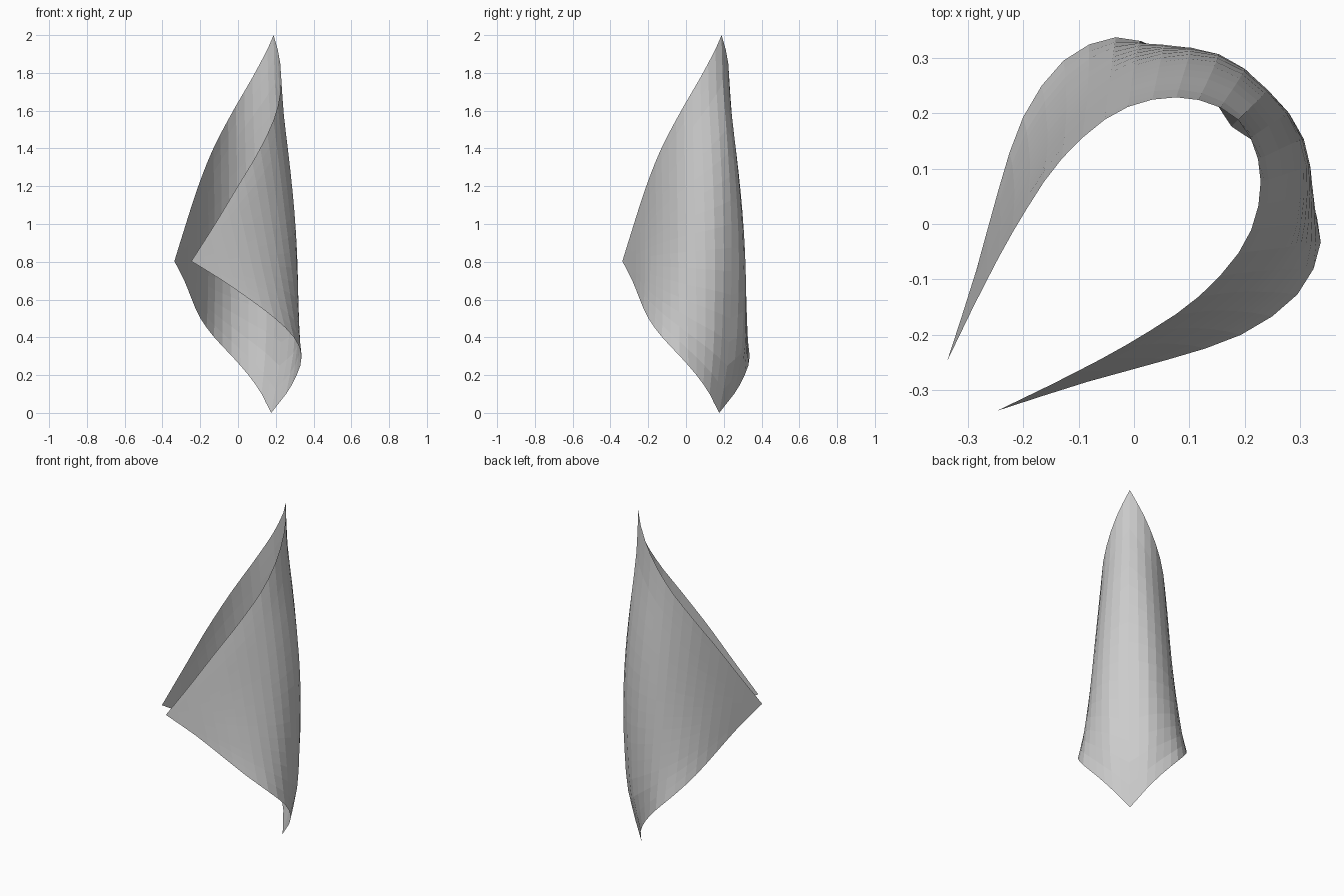
import bpy, bmesh, math

if "Cube" in bpy.data.objects:
    bpy.data.objects.remove(bpy.data.objects["Cube"])

# Edge curves of one half, evenly spaced from the spine (u=0) to the side corner (u=1)
LOWER = [(.176, .176), (.125, .255), (.055, .311), (-.033, .337), (-.127, .295),
         (-.2, .193), (-.245, .06), (-.285, -.085), (-.337, -.247)]
UPPER = [(.188, .188), (.09, .228), (-.025, .205), (-.13, .118), (-.21, 0),
         (-.275, -.12), (-.337, -.247)]
# Spine distance from the centre line, evenly spaced from z=0 to z=2
SPINE = [(.25,), (.31,), (.332,), (.342,), (.34,), (.326,), (.303,), (.276,), (.266,)]
SIDE_Z, TOP_Z = .803, 2.0
COLS, ROWS = 16, 16


def spline(pts, t, mirrored=False):
    """Catmull-Rom through evenly spaced points; mirrored = smooth across x=y at the start."""
    n = len(pts) - 1
    i = min(int(t * n), n - 1)
    f = t * n - i
    first = pts[1][::-1] if mirrored else tuple(2 * a - b for a, b in zip(pts[0], pts[1]))
    last = tuple(2 * a - b for a, b in zip(pts[-1], pts[-2]))
    ext = [first] + list(pts) + [last]
    return [.5 * (2 * b + (c - a) * f + (2 * a - 5 * b + 4 * c - d) * f * f
                  + (3 * b - a - 3 * c + d) * f ** 3)
            for a, b, c, d in zip(*ext[i:i + 4])]


def sheet_point(u, t):
    s = abs(u)
    lo, up = spline(LOWER, s, True), spline(UPPER, s, True)
    x, y = (a + (b - a) * t for a, b in zip(lo, up))
    z0, z1 = SIDE_Z * s, TOP_Z - (TOP_Z - SIDE_Z) * s
    # outward belly along the spine, turning into a slight waist on the flanks
    straight = SPINE[0][0] + (SPINE[-1][0] - SPINE[0][0]) * t
    belly = (spline(SPINE, t)[0] - straight) * (1 - s * s) ** 4 * math.cos(1.3 * math.pi * s)
    a = math.atan2(y, x)
    x, y = x + belly * math.cos(a), y + belly * math.sin(a)
    return (x, y, z0 + (z1 - z0) * t) if u >= 0 else (y, x, z0 + (z1 - z0) * t)


# Curled kite-shaped sheet
bm = bmesh.new()
grid = [[bm.verts.new(sheet_point(i / COLS, j / ROWS)) for j in range(ROWS + 1)]
        for i in range(-COLS, COLS + 1)]
for a, b in zip(grid, grid[1:]):
    for j in range(ROWS):
        bm.faces.new((a[j], a[j + 1], b[j + 1], b[j]))
bmesh.ops.remove_doubles(bm, verts=bm.verts, dist=1e-4)
# Make the spine face outward
bm.normal_update()
mid = min(bm.faces, key=lambda f: abs(f.calc_center_median().z - 1)
          + abs(f.calc_center_median().x - f.calc_center_median().y))
if mid.normal.x + mid.normal.y < 0:
    bmesh.ops.reverse_faces(bm, faces=bm.faces)
mesh = bpy.data.meshes.new("curled_sheet")
bm.to_mesh(mesh)
bm.free()
sheet = bpy.data.objects.new("curled_sheet", mesh)
bpy.context.collection.objects.link(sheet)
